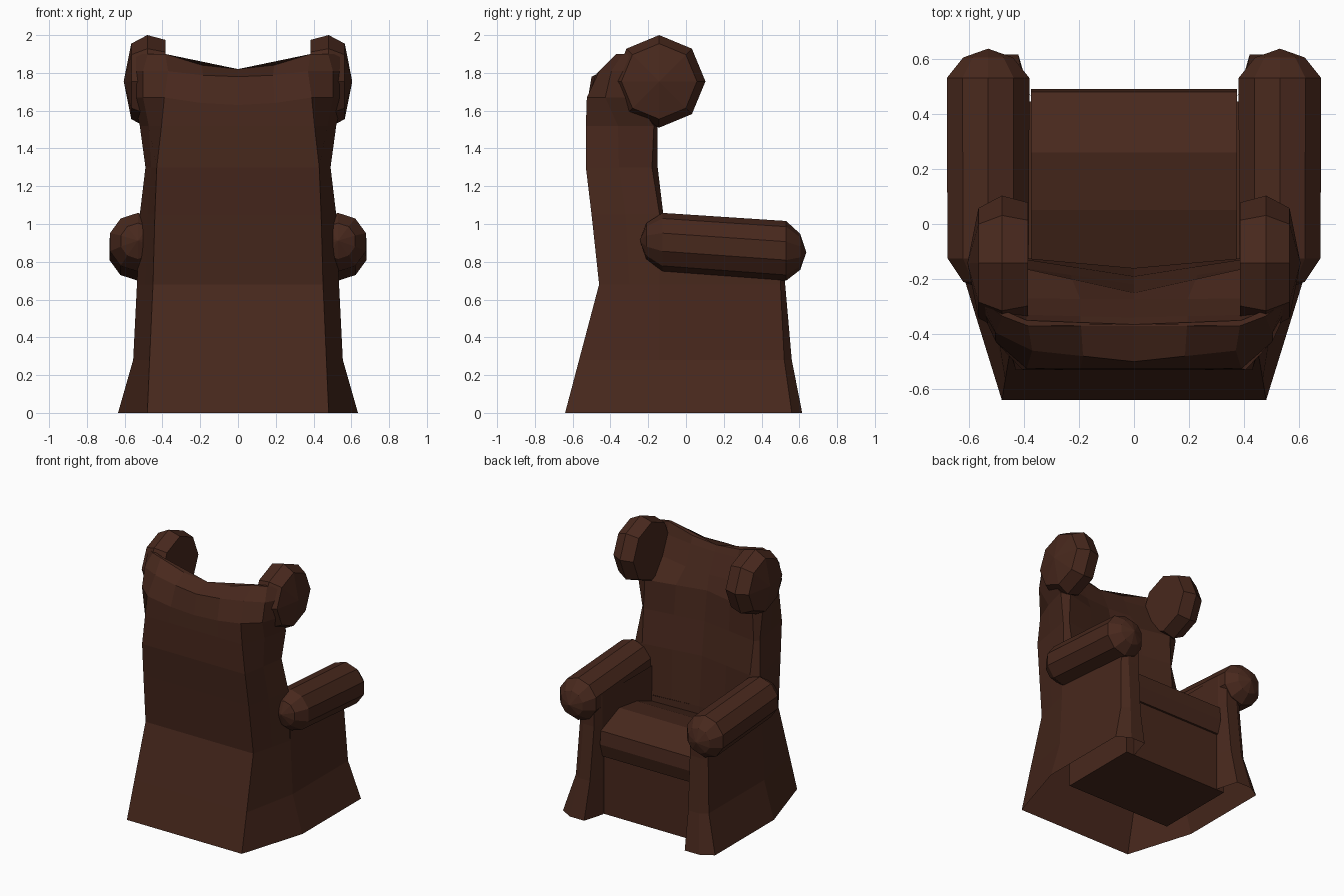
import bpy, bmesh
from math import sin, cos, pi

if "Cube" in bpy.data.objects:
    bpy.data.objects.remove(bpy.data.objects["Cube"])

leather = bpy.data.materials.new("brown_leather")
leather.diffuse_color = (0.064, 0.021, 0.012, 1)
leather.use_nodes = True
leather.node_tree.nodes["Principled BSDF"].inputs["Base Color"].default_value = leather.diffuse_color


def loft(name, rows, loop=False, cap_start=False, cap_end=False, closed=False, mirror=True):
    """Skin consecutive rows of points with quads; optionally mirror across x."""
    bm = bmesh.new()
    vs = [[bm.verts.new(p) for p in row] for row in rows]
    n = len(rows[0])
    for a, b in zip(vs, vs[1:]):
        for i in range(n if loop else n - 1):
            j = (i + 1) % n
            bm.faces.new((a[i], a[j], b[j], b[i]))
    if cap_start:
        bm.faces.new(vs[0][::-1])
    if cap_end:
        bm.faces.new(vs[-1])
    bmesh.ops.remove_doubles(bm, verts=bm.verts, dist=1e-5)
    if closed:
        bmesh.ops.recalc_face_normals(bm, faces=bm.faces)
    me = bpy.data.meshes.new(name)
    bm.to_mesh(me)
    bm.free()
    me.materials.append(leather)
    ob = bpy.data.objects.new(name, me)
    bpy.context.collection.objects.link(ob)
    if mirror:
        m = ob.modifiers.new("mirror", 'MIRROR')
        m.use_clip = True
        m.merge_threshold = 0.0005
    return ob


# Lower shell: flared back and sides, wrapping round the front posts, open below
# z, back y, back x, side x, chamfer y, front y, front outer x, front inner x
levels = [
    (0.00, -0.64, 0.48, 0.635, 0.56, 0.615, 0.54, 0.42),
    (0.28, -0.566, 0.468, 0.555, 0.52, 0.56, 0.50, 0.41),
    (0.68, -0.46, 0.45, 0.535, 0.50, 0.525, 0.49, 0.40),
]


def shell_row(z, yb, xb, xs, yc, yf, xo, xi):
    return [(0, yb, z), (xb, yb, z), (xs, -0.14, z), (xs, yc, z),
            (xo, yf, z), (xi, yf, z), (0.375, 0.46, z), (0.375, -0.14, z)]


lower = [shell_row(*l) for l in levels]
loft("lower_shell", lower)

# Side walls rising into the armrests
loft("arm_support", [lower[-1][2:], [(x, y, 0.9) for x, y, z in lower[-1][2:]]])

# Backrest slab: hollowed front, dipped rounded top that widens into the wing rolls
# z, corner lift, back centre y, back corner (x, y), side bulge, side (x, y), front edge (x, y), front centre y
back = [
    (0.68, 0, -0.46, (0.45, -0.46), 0, (0.535, -0.14), (0.44, -0.12), -0.16),
    (1.05, 0, -0.50, (0.44, -0.50), 0, (0.52, -0.14), (0.45, -0.12), -0.19),
    (1.30, 0, -0.53, (0.43, -0.53), 0, (0.49, -0.18), (0.46, -0.15), -0.22),
    (1.52, 0, -0.53, (0.405, -0.53), 0.01, (0.52, -0.17), (0.45, -0.15), -0.25),
    (1.63, 0.04, -0.525, (0.39, -0.525), 0.03, (0.555, -0.27), (0.39, -0.27), -0.275),
    (1.78, 0.03, -0.50, (0.37, -0.46), 0.03, (0.575, -0.27), (0.39, -0.33), -0.34),
    (1.82, 0.08, -0.37, (0.385, -0.37), 0.01, (0.55, -0.28), (0.39, -0.35), -0.365),
]


def back_row(z, lift, yc, corner, bulge, side, edge, yf):
    (xb, yb), (xs, ys), (xe, ye) = corner, side, edge
    mid = ((xb + xs) / 2 + bulge, (yb + ys) / 2 - bulge)
    pts = [(0, yc), (xb / 2, (yc + yb) / 2), corner, mid, side,
           edge, (xe / 2, (ye + yf) / 2), (0, yf)]
    return [(x, y, z + lift * min(1, (x / 0.375) ** 2)) for x, y in pts]


loft("backrest", [back_row(*b) for b in back], cap_end=True)

# Inner face of the backrest carried down behind the cushion
loft("backrest_foot", [[(0.4, -0.12, z), (0, -0.16, z)] for z in (0.5, 0.68)])

# Wing rolls: eight-sided discs at the top corners
rolls = [(0.385, 0.22), (0.48, 0.245), (0.565, 0.20), (0.605, 0)]
loft("wing_roll",
     [[(x, -0.142 + r * sin(k * pi / 4), 1.755 + r * cos(k * pi / 4)) for k in range(8)]
      for x, r in rolls], loop=True, cap_start=True, closed=True)

# Armrests: ten-sided bolsters with domed ends, sloping down to the front
ends = [(-0.245, 0), (-0.21, 0.095), (-0.125, 0.155), (0.53, 0.158), (0.605, 0.095), (0.637, 0)]
loft("armrest",
     [[(0.53 + r * sin(k * pi / 5), y, 0.895 - 0.07 * y + r * cos(k * pi / 5))
       for k in range(10)] for y, r in ends], loop=True, closed=True)

# Seat base box
loft("seat_base",
     [[(x, y, z) for x, y in ((-0.44, -0.17), (0.44, -0.17), (0.44, 0.445), (-0.44, 0.445))]
      for z in (0, 0.47)], loop=True, cap_start=True, cap_end=True, closed=True, mirror=False)

# Seat cushion: rounded front edge, dipping toward the back
cushion = [(-0.19, 0.44), (0.46, 0.44), (0.49, 0.54), (0.48, 0.64),
           (0.26, 0.73), (0.05, 0.70), (-0.19, 0.61)]
loft("seat_cushion", [[(x, y, z) for y, z in cushion] for x in (-0.375, 0.375)],
     loop=True, cap_start=True, cap_end=True, closed=True, mirror=False)
